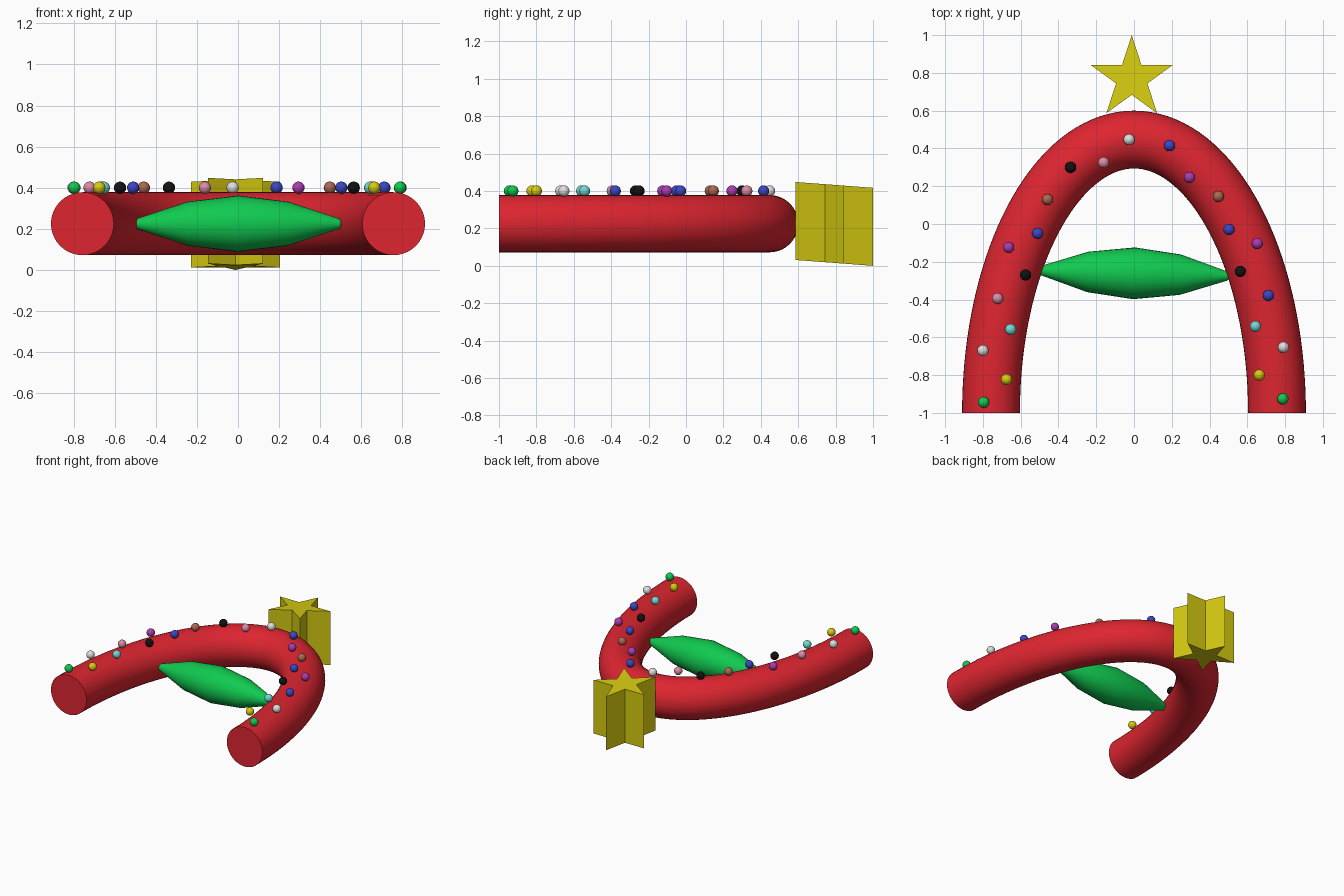
import bpy, bmesh, math
from mathutils import Vector, Matrix

if "Cube" in bpy.data.objects:
    bpy.data.objects.remove(bpy.data.objects["Cube"])

# Flat colours (sRGB 0-255 converted to linear)
def material(name, rgb):
    lin = [(c / 255 / 12.92) if c < 11 else ((c / 255 + 0.055) / 1.055) ** 2.4 for c in rgb]
    m = bpy.data.materials.new(name)
    m.diffuse_color = (*lin, 1)
    m.use_nodes = True
    m.node_tree.nodes["Principled BSDF"].inputs["Base Color"].default_value = m.diffuse_color
    return m

MATS = {n: material(n, c) for n, c in {
    "red": (222, 37, 48), "green": (16, 202, 80), "yellow": (214, 203, 16),
    "white": (222, 222, 222), "cyan": (115, 215, 210), "pink": (220, 140, 165),
    "black": (18, 18, 18), "purple": (170, 60, 175), "blue": (60, 70, 195),
    "brown": (170, 105, 80)}.items()}

def finish(bm, name, mat, smooth=None):
    bmesh.ops.recalc_face_normals(bm, faces=bm.faces)
    me = bpy.data.meshes.new(name)
    bm.to_mesh(me)
    bm.free()
    ob = bpy.data.objects.new(name, me)
    bpy.context.collection.objects.link(ob)
    me.materials.append(MATS[mat])
    if smooth:
        bpy.ops.object.select_all(action='DESELECT')
        ob.select_set(True)
        bpy.context.view_layer.objects.active = ob
        bpy.ops.object.shade_smooth_by_angle(angle=math.radians(smooth))
    return ob

# Skin a row of rings (center, axis u, axis v, radius) and cap both ends
def loft(bm, rings, sides):
    loops = []
    for c, u, v, r in rings:
        loops.append([bm.verts.new(c + r * (math.cos(a) * u + math.sin(a) * v))
                      for a in (2 * math.pi * k / sides for k in range(sides))])
    for p, q in zip(loops, loops[1:]):
        for k in range(sides):
            j = (k + 1) % sides
            bm.faces.new((p[k], p[j], q[j], q[k]))
    bm.faces.new(loops[0])
    bm.faces.new(loops[-1])

Z = Vector((0, 0, 1))
MID = 0.225

# Arch: round tube along half an ellipse, open side facing front
A, B, N = 0.757, 1.447, 72
rings = []
for i in range(N + 1):
    t = math.pi * i / N
    n = Vector((math.cos(t) / A, math.sin(t) / B, 0)).normalized()
    rings.append((Vector((A * math.cos(t), -1 + B * math.sin(t), MID)), n, Z, 0.153))
bm = bmesh.new()
loft(bm, rings, 40)
finish(bm, "arch_tube", "red", 40)

# Crossbar: spindle tapering towards both ends, turned slightly
bm = bmesh.new()
profile = [(-0.505, 0.014), (-0.495, 0.024), (-0.245, 0.107), (0, 0.137),
           (0.245, 0.107), (0.495, 0.024), (0.505, 0.014)]
loft(bm, [(Vector((x, 0, 0)), Vector((0, 1, 0)), Z, r) for x, r in profile], 32)
bm.transform(Matrix.Translation((0, -0.261, MID)) @ Matrix.Rotation(math.radians(-1.7), 4, 'Z'))
finish(bm, "spindle_crossbar", "green", 25)

# Star: five-pointed prism whose top and bottom slope down to the back
bm = bmesh.new()
R, CX, CY = 0.2287, -0.012, 0.7713
low, high = [], []
for k in range(10):
    a = math.pi / 2 + k * math.pi / 5
    r = R if k % 2 == 0 else R * 0.382
    x, y = CX + r * math.cos(a), CY + r * math.sin(a)
    z = 0.075 * (1 - y)
    low.append(bm.verts.new((x, y, z)))
    high.append(bm.verts.new((x, y, z + 0.417)))
bm.faces.new(low)
bm.faces.new(high)
for k in range(10):
    j = (k + 1) % 10
    bm.faces.new((low[k], low[j], high[j], high[k]))
finish(bm, "star", "yellow")

# Beads: small balls along the top of the arch, left foot to right foot
BEADS = [
    ("green", -.796, -.944), ("yellow", -.675, -.823), ("white", -.80, -.67),
    ("cyan", -.653, -.558), ("pink", -.722, -.394), ("black", -.574, -.27),
    ("purple", -.664, -.124), ("blue", -.51, -.05), ("brown", -.458, .13),
    ("black", -.336, .30), ("pink", -.161, .325), ("white", -.026, .447),
    ("blue", .188, .415), ("purple", .294, .246), ("brown", .447, .146),
    ("blue", .503, -.029), ("purple", .653, -.103), ("black", .563, -.251),
    ("blue", .712, -.378), ("cyan", .643, -.542), ("white", .791, -.653),
    ("yellow", .663, -.80), ("green", .788, -.926)]
for i, (colour, x, y) in enumerate(BEADS):
    bm = bmesh.new()
    bmesh.ops.create_uvsphere(bm, u_segments=16, v_segments=10, radius=0.03,
                              matrix=Matrix.Translation((x, y, 0.4)))
    finish(bm, f"bead_{i + 1}", colour, 60)
